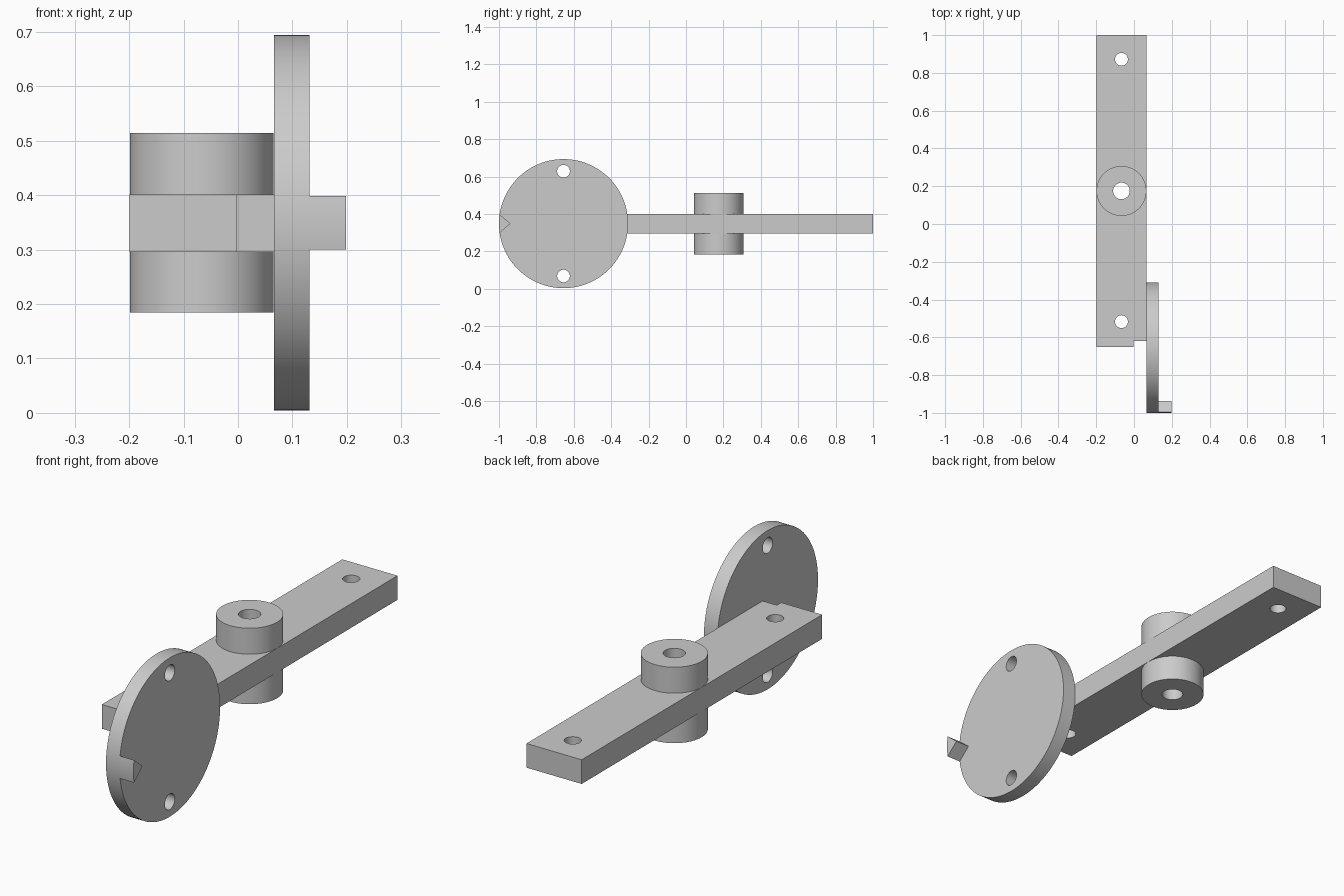
import bpy
import bmesh
import math
from mathutils import Matrix, Vector

cube = bpy.data.objects.get("Cube")
if cube:
    bpy.data.objects.remove(cube, do_unlink=True)

grey = bpy.data.materials.new("plain grey")
grey.use_nodes = True
COLOUR = (0.6, 0.6, 0.6, 1)
grey.diffuse_color = COLOUR
grey.node_tree.nodes["Principled BSDF"].inputs["Base Color"].default_value = COLOUR


def finish(name, bm):
    bmesh.ops.recalc_face_normals(bm, faces=bm.faces)
    mesh = bpy.data.meshes.new(name)
    bm.to_mesh(mesh)
    bm.free()
    mesh.materials.append(grey)
    obj = bpy.data.objects.new(name, mesh)
    bpy.context.collection.objects.link(obj)
    return obj


def prism(name, points, depth):
    """Extrude a closed outline of 3D points along a vector."""
    bm = bmesh.new()
    face = bm.faces.new([bm.verts.new(p) for p in points])
    new = bmesh.ops.extrude_face_region(bm, geom=[face])["geom"]
    verts = [g for g in new if isinstance(g, bmesh.types.BMVert)]
    bmesh.ops.translate(bm, verts=verts, vec=depth)
    return finish(name, bm)


def cylinder(name, centre, radius, length, axis="Z", sides=96):
    bm = bmesh.new()
    turn = Matrix.Rotation(math.pi / 2, 4, "Y") if axis == "X" else Matrix()
    bmesh.ops.create_cone(bm, cap_ends=True, segments=sides, radius1=radius,
                          radius2=radius, depth=length,
                          matrix=Matrix.Translation(centre) @ turn)
    return finish(name, bm)


def combine(obj, tool, operation):
    """Apply a boolean and discard the tool."""
    mod = obj.modifiers.new("combine", "BOOLEAN")
    mod.operation = operation
    mod.solver = "EXACT"
    mod.object = tool
    bpy.context.view_layer.objects.active = obj
    bpy.ops.object.modifier_apply(modifier=mod.name)
    bpy.data.objects.remove(tool, do_unlink=True)


def shade(obj):
    bpy.ops.object.select_all(action="DESELECT")
    obj.select_set(True)
    bpy.context.view_layer.objects.active = obj
    bpy.ops.object.shade_smooth_by_angle(angle=math.radians(30))


MID = 0.349        # height of the bar and disc centres
LEFT, RIGHT = -0.199, 0.066
BAR_X = (LEFT + RIGHT) / 2
DISC_Y, DISC_R = -0.655, 0.345

# Flat bar with a notched front corner
outline = [(LEFT, -0.65), (-0.002, -0.65), (-0.002, -0.62),
           (RIGHT, -0.62), (RIGHT, 1), (LEFT, 1)]
bar = prism("bar", [(x, y, 0.296) for x, y in outline], (0, 0, 0.105))
for y in (-0.517, 0.872):
    combine(bar, cylinder("drill", (BAR_X, y, MID), 0.034, 0.4, sides=48), "DIFFERENCE")

# Pivot boss through the bar, with its bore
BOSS_Y = 0.175
combine(bar, cylinder("boss", (BAR_X, BOSS_Y, MID), 0.132, 0.33), "UNION")
combine(bar, cylinder("drill", (BAR_X, BOSS_Y, MID), 0.044, 0.6, sides=48), "DIFFERENCE")
shade(bar)

# Upright disc with two holes
disc = cylinder("disc", (0.0985, DISC_Y, MID), DISC_R, 0.065, "X", 128)
for side in (-1, 1):
    combine(disc, cylinder("drill", (0.0985, DISC_Y, MID + side * 0.28), 0.034, 0.2, "X", 48),
            "DIFFERENCE")
shade(disc)

# Wedge peg whose outer face follows the disc rim
half = math.asin(0.049 / DISC_R)
steps = 8
peg_outline = [Vector((0.131, -0.938, MID))]
for i in range(steps + 1):
    a = -half + 2 * half * i / steps
    peg_outline.append(Vector((0.131, DISC_Y - DISC_R * math.cos(a),
                               MID + DISC_R * math.sin(a))))
peg = prism("peg", peg_outline, (0.067, 0, 0))
shade(peg)
